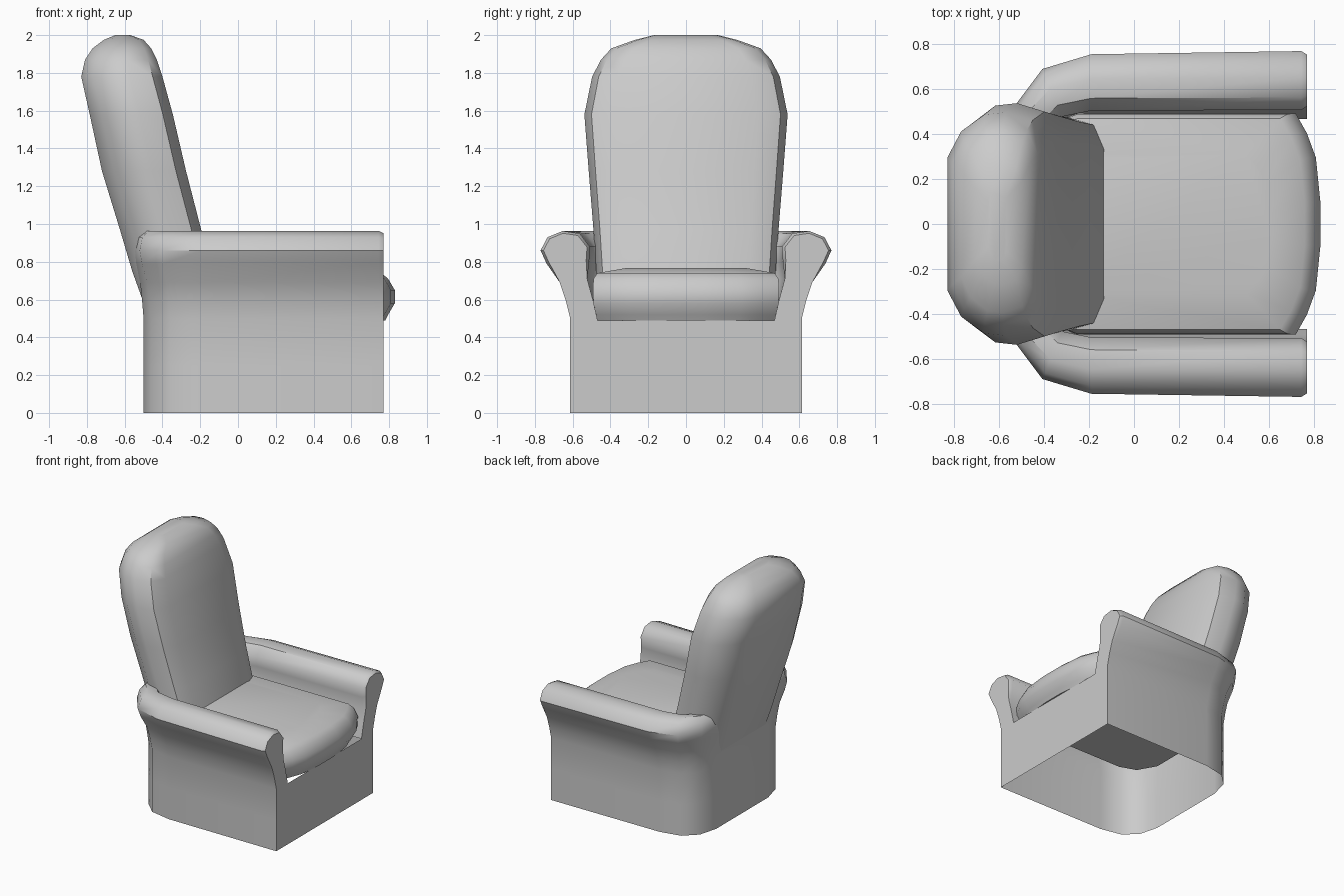
import bpy, bmesh

if "Cube" in bpy.data.objects:
    bpy.data.objects.remove(bpy.data.objects["Cube"])


def loft(name, rings, closed=True, caps=True, end_loop=None, angle=0.75):
    """Skin consecutive rings of points; optionally cap the ends."""
    bm = bmesh.new()
    vs = [[bm.verts.new(p) for p in r] for r in rings]
    n = len(vs[0])
    for a, b in zip(vs, vs[1:]):
        for i in range(n if closed else n - 1):
            j = (i + 1) % n
            bm.faces.new((a[i], a[j], b[j], b[i]))
    if caps:
        bm.faces.new(vs[0])
        bm.faces.new(vs[-1])
    if end_loop:
        bm.faces.new(vs[0] + vs[-1][::-1])
    bmesh.ops.recalc_face_normals(bm, faces=bm.faces)
    me = bpy.data.meshes.new(name)
    bm.to_mesh(me)
    bm.free()
    ob = bpy.data.objects.new(name, me)
    bpy.context.collection.objects.link(ob)
    bpy.ops.object.select_all(action='DESELECT')
    ob.select_set(True)
    bpy.context.view_layer.objects.active = ob
    bpy.ops.object.shade_smooth_by_angle(angle=angle)
    return ob


def mirrored(half):
    """Close a half outline across y = 0."""
    return half + [(a, -b) for a, b in reversed(half)]


# Base and arms: rolled-arm profile (outward offset, height) swept around a U
profile = [(0, 0), (0, 0.25), (0, 0.5), (0.025, 0.6), (0.055, 0.69),
           (0.125, 0.79), (0.157, 0.86), (0.12, 0.93), (0.04, 0.963),
           (-0.05, 0.95), (-0.105, 0.88), (-0.1, 0.8), (-0.09, 0.71),
           (-0.12, 0.6), (-0.145, 0.49)]
# x, y, normal x, normal y, flare, roll size
stations = [(0.77, 0.613, 0, 1, 1, 0.88), (0.745, 0.613, 0, 1, 1, 1),
            (-0.19, 0.61, 0, 1, 0.93, 1), (-0.36, 0.575, -0.38, 0.92, 0.8, 1),
            (-0.46, 0.48, -0.7, 0.7, 0.55, 1), (-0.5, 0.33, -1, 0, 0.33, 1)]


def section(x, y, nx, ny, flare, roll):
    pts = []
    for o, z in profile:
        if z > 0.75:
            o, z = 0.03 + (o - 0.03) * roll, 0.86 + (z - 0.86) * roll
        o = o * flare if o > 0 else o
        pts.append((x + nx * o, y + ny * o, z))
    return pts


half = [section(*s) for s in stations]
other = [[(x, -y, z) for x, y, z in r] for r in reversed(half)]
loft("base_and_arms", half + other, closed=False, caps=False, end_loop=True)

# Backrest: leaning stack of rounded sections (height, rear x, front x, half width)
levels = [(0.5, -0.47, -0.08, 0.47), (0.75, -0.56, -0.13, 0.475),
          (0.97, -0.625, -0.195, 0.49), (1.28, -0.72, -0.275, 0.515),
          (1.58, -0.785, -0.345, 0.538), (1.78, -0.83, -0.40, 0.497),
          (1.87, -0.81, -0.43, 0.45), (1.93, -0.77, -0.46, 0.395),
          (1.975, -0.71, -0.50, 0.27), (2.0, -0.65, -0.57, 0.17)]
outline = mirrored([(0, 0.6), (0.14, 0.83), (0.38, 0.98), (0.6, 1.0),
                    (0.88, 0.93), (1, 0.7)])
loft("backrest", [[(b + (f - b) * u, w * v, z) for u, v in outline]
                  for z, b, f, w in levels])

# Seat cushion: bowed front, puffed edges (height, front inset, half width)
plan = mirrored([(-0.46, 0.6), (-0.38, 0.9), (-0.25, 1.0), (0.72, 1.0),
                 (0.77, 0.82), (0.81, 0.6), (0.83, 0.2)])
puffs = [(0.49, 0.05, 0.468), (0.52, 0.035, 0.48), (0.58, 0.0, 0.49),
         (0.65, 0.0, 0.493), (0.71, 0.035, 0.49), (0.74, 0.07, 0.47),
         (0.768, 0.22, 0.31)]
loft("seat_cushion", [[(x - d if x > 0 else x, w * v, z) for x, v in plan]
                      for z, d, w in puffs])
